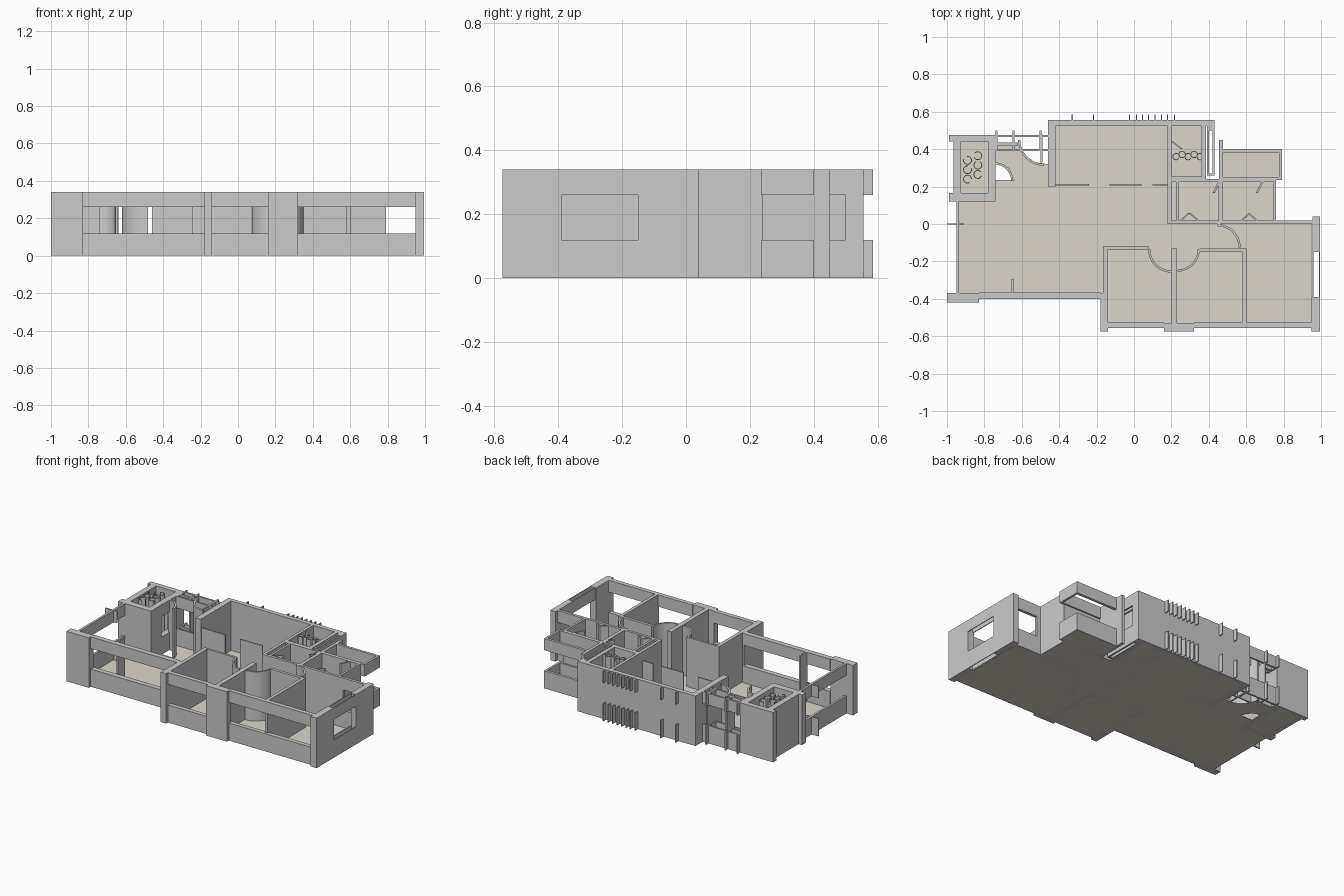
import bpy, bmesh, math

if "Cube" in bpy.data.objects:
    bpy.data.objects.remove(bpy.data.objects["Cube"])

H, SILL, HEAD = 0.34, 0.12, 0.26
FULL = [(0, H)]
WINDOW = [(0, SILL), (HEAD, H)]      # wall below and above an opening


def make(name, bm, color=None):
    bmesh.ops.recalc_face_normals(bm, faces=bm.faces)
    me = bpy.data.meshes.new(name)
    bm.to_mesh(me)
    bm.free()
    ob = bpy.data.objects.new(name, me)
    bpy.context.collection.objects.link(ob)
    if color:
        mat = bpy.data.materials.new(name + "_color")
        mat.diffuse_color = color
        mat.use_nodes = True
        mat.node_tree.nodes["Principled BSDF"].inputs["Base Color"].default_value = mat.diffuse_color
        me.materials.append(mat)
    return ob


def prism(bm, pts, z0, z1):
    low = [bm.verts.new((x, y, z0)) for x, y in pts]
    top = [bm.verts.new((x, y, z1)) for x, y in pts]
    bm.faces.new(low[::-1])
    bm.faces.new(top)
    n = len(pts)
    for i in range(n):
        j = (i + 1) % n
        bm.faces.new((low[i], low[j], top[j], top[i]))


def walls(name, rects, spans=FULL):
    """Axis-aligned wall pieces given as x0, x1, y0, y1."""
    bm = bmesh.new()
    for x0, x1, y0, y1 in rects:
        for z0, z1 in spans:
            prism(bm, [(x0, y0), (x1, y0), (x1, y1), (x0, y1)], z0, z1)
    return make(name, bm)


def arc_wall(name, cx, cy, r, a0, spans=FULL, sweep=90, t=0.012, n=10):
    ang = [math.radians(a0 + sweep * i / n) for i in range(n + 1)]
    pts = [(cx + r * math.cos(a), cy + r * math.sin(a)) for a in ang]
    pts += [(cx + (r - t) * math.cos(a), cy + (r - t) * math.sin(a)) for a in ang[::-1]]
    bm = bmesh.new()
    for z0, z1 in spans:
        prism(bm, pts, z0, z1)
    return make(name, bm)


# Floors
FLOOR = (0.72, 0.67, 0.60, 1)
outline = [(-.94, .12), (-.94, -.37), (-.16, -.37), (-.16, -.54), (.95, -.54), (.95, 0),
           (.75, 0), (.75, .24), (.78, .24), (.78, .39), (.475, .39), (.475, .24), (.37, .24),
           (.37, .53), (-.42, .53), (-.42, .2), (-.46, .2), (-.46, .32), (-.53, .33),
           (-.6, .38), (-.61, .42), (-.74, .42), (-.74, .33), (-.67, .3), (-.64, .235),
           (-.74, .235), (-.74, .12)]
bm = bmesh.new()
prism(bm, outline, 0, .004)
prism(bm, [(-.93, .16), (-.78, .16), (-.78, .44), (-.93, .44)], 0, .004)
make("floor", bm, FLOOR)

# Structural walls and piers
walls("left_core", [(-.99, -.74, .44, .475), (-.965, -.925, .165, .44), (-.99, -.74, .12, .165),
                    (-.78, -.74, .165, .235), (-.78, -.74, .355, .44)])
walls("left_core_opening", [(-.78, -.74, .235, .355)], WINDOW)
walls("dining_walls", [(-.46, -.42, .2, .555), (-.42, .43, .525, .555)])
walls("front_piers", [(-1, -.83, -.42, -.37), (-.18, -.14, -.575, -.37), (.16, .32, -.575, -.53),
                      (.95, .995, -.575, -.39)])
walls("right_outer_wall", [(.955, .995, -.15, .04)])
walls("right_window_skins", [(.955, .96, -.39, -.15), (.99, .995, -.39, -.15)], WINDOW)

# Window walls, low wall plus lintel
walls("front_living_window", [(-.83, -.18, -.40, -.365)], WINDOW)
walls("front_bedroom_windows", [(-.14, .16, -.555, -.525), (.32, .95, -.555, -.525)], WINDOW)
walls("left_window", [(-.95, -.935, -.37, .12), (-1, -.91, -.004, .004)], WINDOW)
walls("right_back_window", [(.79, .955, .0, .02)], WINDOW)
walls("entry_window", [(-.74, -.46, .465, .477), (-.74, -.62, .42, .435), (-.74, -.46, .39, .4)],
      WINDOW)
walls("entry_mullions", [(x, x + .01, .40, .5) for x in (-.74, -.65, -.505)], WINDOW)
walls("entry_posts", [(-.65, -.64, .40, .48), (-.5, -.49, .33, .48)])

# Thin partitions
walls("bedroom_partitions", [(-.165, .08, -.135, -.12), (-.165, -.14, -.53, -.12),
                             (.2, .23, -.54, -.13), (.35, .6, -.15, -.13),
                             (.58, .602, -.54, -.13), (-.655, -.645, -.37, -.295)])
walls("wet_room_partitions", [(.18, .2, 0, .53), (.18, .79, .0, .018), (.2, .76, .225, .24),
                              (.225, .24, .018, .23), (.452, .475, .018, .23),
                              (.745, .76, .0, .24), (.2, .38, .24, .255), (.36, .385, .24, .53)])
walls("back_room_corner", [(.455, .475, .24, .45)])
walls("back_room_window", [(.475, .79, .382, .4), (.775, .79, .24, .4), (.475, .79, .235, .25)],
      WINDOW)
walls("service_shaft_end", [(.39, .43, .50, .53)])
walls("service_shaft", [(.39, .4, .27, .5), (.42, .43, .27, .5), (.39, .43, .26, .27)], WINDOW)

# Sliding panels to the dining room
walls("sliding_panels", [(-.43, -.24, .205, .213), (-.13, .04, .205, .213), (.1, .18, .205, .213)],
      [(0, .28)])

# Back fins
walls("back_fins", [(x - .003, x + .003, .55, .585) for x in
                    (-.33, -.217, -.024, .013, .045, .078, .112, .147, .18, .216)], WINDOW)

# Curved door swings
for i, (cx, cy, r, a) in enumerate([(.2, -.135, .125, 180), (.232, -.135, .12, 270),
                                    (.445, -.125, .125, 0), (-.48, .45, .14, 180),
                                    (-.745, .23, .1, 0)]):
    arc_wall(f"door_swing_{i}", cx, cy, r, a)

# Folding doors, thin V shapes and slanted leaves
bm = bmesh.new()
for x, y, dx, dy in [(.245, .02, .045, .04), (.335, .02, -.045, .04), (.57, .02, .04, .035),
                     (.65, .02, -.04, .035), (.42, .165, .03, .06), (.65, .165, .03, .06),
                     (.2, .44, .05, -.04)]:
    prism(bm, [(x, y), (x + .012, y), (x + dx + .012, y + dy), (x + dx, y + dy)], 0, H)
make("folding_doors", bm)

# Bathroom and kitchen fixtures, drawn as upright ring outlines
for i in range(5):
    arc_wall(f"kitchen_ring_{i}", .225 + .032 * i, .36 + .012 * (i % 2), .02, 0, sweep=330, t=.005)
for i in range(6):
    arc_wall(f"bath_ring_{i}", -.89 + .055 * (i % 2), .24 + .025 * i, .024, 40 * i,
             sweep=300, t=.005)
